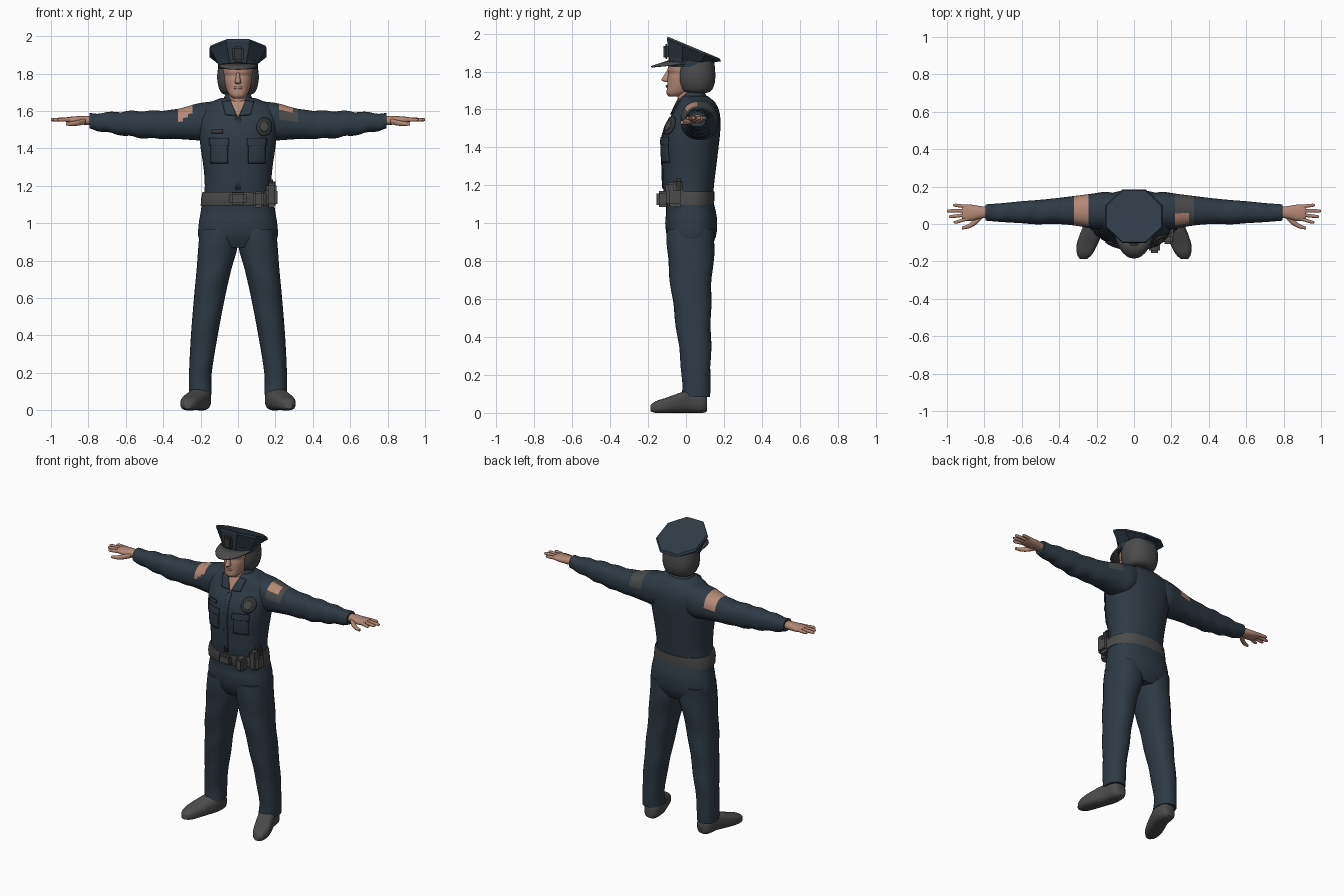
import bpy, bmesh, math
from mathutils import Vector
from mathutils.bvhtree import BVHTree

cube = bpy.data.objects.get("Cube")
if cube:
    bpy.data.objects.remove(cube)


def material(name, rgb):
    m = bpy.data.materials.new(name)
    m.use_nodes = True
    m.diffuse_color = (*rgb, 1)
    m.node_tree.nodes["Principled BSDF"].inputs["Base Color"].default_value = (*rgb, 1)
    return m


navy = material("navy cloth", (.028, .043, .06))
grey = material("grey leather", (.07, .07, .07))
dark = material("dark trim", (.035, .037, .04))
skin = material("skin", (.46, .25, .18))
lip = material("lips", (.36, .17, .13))


def finish(name, bm, mats, angle=50):
    bmesh.ops.recalc_face_normals(bm, faces=bm.faces)
    mesh = bpy.data.meshes.new(name)
    bm.to_mesh(mesh)
    bm.free()
    ob = bpy.data.objects.new(name, mesh)
    bpy.context.collection.objects.link(ob)
    for m in mats:
        mesh.materials.append(m)
    bpy.ops.object.select_all(action='DESELECT')
    ob.select_set(True)
    bpy.context.view_layer.objects.active = ob
    bpy.ops.object.shade_smooth_by_angle(angle=math.radians(angle))
    return ob


def smooth_rings(rings, steps):
    """Catmull-Rom interpolation of the ring parameters."""
    out = []
    for i in range(len(rings) - 1):
        a, b, c, d = (rings[min(max(i + k, 0), len(rings) - 1)] for k in (-1, 0, 1, 2))
        for s in range(steps):
            t = s / steps
            out.append([q + t / 2 * (r - p + t * (2*p - 5*q + 4*r - w + t * (3*(q - r) + w - p)))
                        for p, q, r, w in zip(a, b, c, d)])
    return out + [rings[-1]]


def loft(name, rings, mats, axis=2, n=24, power=2.3, steps=3, side=1, rule=None, warp=None, angle=50):
    """Rings are (position, low, high, low, high) along an axis; side=-1 mirrors."""
    bm = bmesh.new()
    loops = []
    for t, a0, a1, b0, b1 in smooth_rings(rings, steps):
        loop = []
        for k in range(n):
            ang = math.tau * (k + .5) / n
            c, s = math.cos(ang), math.sin(ang)
            p = [(a0 + a1) / 2 + (a1 - a0) / 2 * math.copysign(abs(c) ** (2 / power), c),
                 (b0 + b1) / 2 + (b1 - b0) / 2 * math.copysign(abs(s) ** (2 / power), s)]
            p.insert(axis, t)
            p = warp(Vector(p)) if warp else Vector(p)
            p.x *= side
            loop.append(bm.verts.new(p))
        loops.append(loop)
    for lo, hi in zip(loops, loops[1:]):
        for k in range(n):
            bm.faces.new((lo[k], lo[k - 1], hi[k - 1], hi[k]))
    bm.faces.new(loops[0])
    bm.faces.new(loops[-1])
    if rule:
        for f in bm.faces:
            f.material_index = rule(f.calc_center_median())
    return finish(name, bm, mats, angle)


def box(name, lo, hi, mat, bevel=.012):
    bm = bmesh.new()
    bmesh.ops.create_cube(bm, size=1)
    for v in bm.verts:
        v.co = [(a + b) / 2 + c * (b - a) for a, b, c in zip(lo, hi, v.co)]
    bmesh.ops.bevel(bm, geom=bm.edges[:], offset=bevel, segments=2, affect='EDGES')
    return finish(name, bm, [mat])


# Torso and hips
torso = loft("shirt", [(1.1, -.185, .185, -.11, .14), (1.2, -.178, .178, -.122, .148),
                       (1.3, -.185, .185, -.125, .16), (1.4, -.2, .2, -.13, .172),
                       (1.5, -.21, .21, -.115, .182), (1.58, -.215, .215, -.07, .178),
                       (1.635, -.17, .17, -.045, .155), (1.67, -.09, .09, -.025, .115)], [navy], n=40)
loft("trouser_hips", [(.87, -.19, .19, -.07, .13), (.93, -.213, .213, -.1, .158),
                      (1.0, -.21, .21, -.11, .165), (1.06, -.2, .2, -.105, .158),
                      (1.13, -.19, .19, -.11, .14)], [navy], n=40)
loft("belt", [(1.095, -.2, .2, -.122, .148), (1.13, -.198, .198, -.13, .15),
              (1.168, -.19, .19, -.13, .15)], [grey], n=40, steps=2)

# Belt equipment
box("belt_buckle", (-.045, -.15, 1.1), (.045, -.11, 1.165), grey)
box("front_pouch", (.08, -.155, 1.085), (.14, -.09, 1.17), grey)
box("holster", (.145, -.105, 1.085), (.212, -.01, 1.19), grey, .018)
box("holster_grip", (.155, -.065, 1.16), (.2, -.015, 1.235), dark, .012)
box("holster_strap", (.15, -.108, 1.16), (.207, -.055, 1.215), grey)


# Sleeve patches: bare on the right, mostly grey on the left
def right_patch(c):
    return 2 if .235 < -c.x < .32 and c.z > 1.54 and c.y > -.01 else 0


def left_patch(c):
    if not (.225 < c.x < .33 and c.z > 1.55):
        return 0
    return 2 if c.x < .3 and .0 < c.y < .065 else 1


def sleeve_folds(p):
    fade = max(0, min(1, (p.x - .3) * 5))
    p.z += .004 * fade * math.sin(p.x * 55 + p.y * 25)
    return p


def trouser_folds(p):
    p.y += .003 * math.sin(p.z * 30 + p.x * 20)
    return p


for side, label in ((1, "left"), (-1, "right")):
    # Arm and hand
    loft(label + "_sleeve", [(.08, .0, .16, 1.47, 1.655), (.15, -.025, .172, 1.44, 1.65),
                             (.22, -.025, .163, 1.443, 1.64), (.32, -.008, .15, 1.45, 1.612),
                             (.42, .0, .138, 1.452, 1.602), (.52, -.002, .128, 1.457, 1.6),
                             (.6, .004, .122, 1.468, 1.598), (.7, .01, .112, 1.485, 1.592),
                             (.795, .018, .105, 1.505, 1.585)], [navy, grey, skin], axis=0,
         n=32, steps=4, side=side, rule=left_patch if side > 0 else right_patch, warp=sleeve_folds)
    loft(label + "_palm", [(.77, .035, .09, 1.525, 1.572), (.82, .028, .096, 1.526, 1.575),
                           (.87, .016, .104, 1.53, 1.572), (.91, .018, .104, 1.538, 1.568),
                           (.92, .026, .098, 1.543, 1.564)], [skin], axis=0, n=16, side=side)
    for i, tip in enumerate((.965, .99, 1.0, .968)):
        y0 = .029 + i * .021
        y1 = .01 + i * .03
        loft(f"{label}_finger_{i + 1}", [(.89, y0 - .01, y0 + .01, 1.543, 1.566),
                                         (tip - .015, y1 - .009, y1 + .009, 1.544, 1.563),
                                         (tip, y1 - .004, y1 + .004, 1.549, 1.558)],
             [skin], axis=0, n=10, side=side)
    loft(label + "_thumb", [(.815, .025, .055, 1.53, 1.56), (.85, -.008, .03, 1.522, 1.553),
                            (.885, -.024, .0, 1.52, 1.545), (.92, -.03, -.014, 1.522, 1.54)],
         [skin], axis=0, n=12, side=side)

    # Leg and shoe
    loft(label + "_trouser_leg", [(.085, .14, .262, -.025, .125), (.2, .14, .262, -.022, .13),
                                  (.4, .108, .252, -.045, .132), (.6, .07, .236, -.072, .132),
                                  (.75, .036, .222, -.09, .14), (.87, .003, .213, -.1, .15),
                                  (.97, .005, .205, -.1, .15)], [navy],
         n=28, steps=4, side=side, warp=trouser_folds)
    loft(label + "_shoe", [(.112, .165, .225, .01, .085), (.09, .148, .245, 0, .11),
                           (.02, .145, .26, 0, .12), (-.05, .17, .288, 0, .1),
                           (-.11, .195, .307, 0, .078), (-.16, .222, .305, 0, .062),
                           (-.187, .25, .29, .008, .04)], [grey], axis=1, n=24, power=2.8, side=side)

# Neck, head and hair
loft("neck", [(1.58, -.055, .055, -.05, .08), (1.64, -.05, .05, -.045, .075),
              (1.74, -.05, .05, -.05, .075)], [skin])
loft("shirt_collar", [(1.63, -.098, .098, -.034, .128), (1.66, -.082, .082, -.03, .115),
                      (1.69, -.066, .066, -.012, .098)], [navy])
loft("head", [(1.668, -.026, .026, -.09, -.03), (1.685, -.046, .046, -.103, .01),
              (1.72, -.064, .064, -.1, .07), (1.765, -.075, .075, -.098, .1),
              (1.79, -.077, .077, -.092, .1), (1.81, -.08, .08, -.098, .1),
              (1.85, -.08, .08, -.09, .1)], [skin])
loft("nose", [(1.745, -.012, .012, -.112, -.08), (1.755, -.017, .017, -.13, -.08),
              (1.775, -.012, .012, -.12, -.08), (1.805, -.008, .008, -.1, -.08)], [skin], n=12)
loft("mouth", [(1.717, -.018, .018, -.105, -.09), (1.723, -.024, .024, -.108, -.09),
               (1.73, -.018, .018, -.105, -.09)], [lip], n=12, steps=2)
loft("hair", [(1.688, -.07, .07, .01, .11), (1.7, -.092, .092, -.025, .135),
              (1.74, -.107, .107, -.047, .152), (1.79, -.112, .112, -.052, .155),
              (1.85, -.104, .104, -.05, .15)], [grey], n=32)


# Cap: a band, a flared crown with a sloping octagonal top, a peak and a front badge
def slope(p):
    amount = max(0, min(1, (p.z - 1.85) / .06))
    p.z -= amount * .42 * (p.y - .037)
    return p


loft("cap_band", [(1.825, -.106, .106, -.092, .152), (1.87, -.108, .108, -.094, .152)],
     [navy], n=32, steps=1)
loft("cap_crown", [(1.85, -.112, .112, -.098, .156), (1.915, -.165, .165, -.112, .196),
                   (1.928, -.158, .158, -.108, .19)],
     [navy], n=8, power=2, steps=1, warp=slope, angle=20)

bm = bmesh.new()
rows = []
for i in range(17):
    t = math.radians(-90 + i * 180 / 16)
    s, c = math.sin(t), math.cos(t)
    rows.append([bm.verts.new((s * (.1 + .008 * k), -.005 - c * (.085 + .095 * k),
                               1.845 + .015 * c * (1 - k) - .016 * k * c)) for k in (0, .5, 1)])
for a, b in zip(rows, rows[1:]):
    for k in range(2):
        bm.faces.new((a[k], a[k + 1], b[k + 1], b[k]))
peak = finish("cap_peak", bm, [grey])
peak.modifiers.new("thickness", 'SOLIDIFY').thickness = .009
box("cap_badge", (-.03, -.118, 1.865), (.03, -.09, 1.945), dark, .01)

# Thin plates laid on the chest
tree = BVHTree.FromPolygons([v.co for v in torso.data.vertices],
                            [p.vertices for p in torso.data.polygons])


def plate(name, corners, mat, lift=.003, round_shape=False, n=8):
    tl, tr, br, bl = (Vector(c) for c in corners)
    bm = bmesh.new()
    grid = []
    for j in range(n + 1):
        row = []
        for i in range(n + 1):
            u, v = 2 * i / n - 1, 2 * j / n - 1
            if round_shape:
                u, v = u * math.sqrt(1 - v * v / 2), v * math.sqrt(1 - u * u / 2)
            u, v = (u + 1) / 2, (v + 1) / 2
            p = tl.lerp(tr, u).lerp(bl.lerp(br, u), v)
            hit = tree.ray_cast(Vector((p.x, -1, p.y)), Vector((0, 1, 0)))[0]
            row.append(bm.verts.new((p.x, (hit.y if hit else 0) - lift, p.y)))
        grid.append(row)
    for a, b in zip(grid, grid[1:]):
        for i in range(n):
            bm.faces.new((a[i], a[i + 1], b[i + 1], b[i]))
    ob = finish(name, bm, [mat])
    mod = ob.modifiers.new("thickness", 'SOLIDIFY')
    mod.thickness, mod.offset = .008, 0
    return ob


def rect(x, z, w, h):
    return (x - w, z + h), (x + w, z + h), (x + w, z - h), (x - w, z - h)


plate("neck_opening", ((-.042, 1.655), (.042, 1.655), (.003, 1.57), (-.003, 1.57)), skin)
plate("button_strip", rect(0, 1.37, .014, .19), navy, .001)
for s, label in ((1, "left"), (-1, "right")):
    plate(label + "_collar_flap", ((s * .04, 1.655), (s * .085, 1.65), (s * .068, 1.58),
                                   (s * .008, 1.575)), navy, .007)
    plate(label + "_pocket", rect(s * .1, 1.38, .045, .06), navy, .004)
    plate(label + "_pocket_flap", rect(s * .1, 1.435, .052, .02), navy, .008)
plate("name_tag", rect(-.11, 1.49, .03, .01), dark, .006)
plate("chest_badge", rect(.14, 1.515, .04, .048), dark, .01, True)
plate("chest_badge_centre", rect(.14, 1.515, .022, .026), grey, .015, True)
